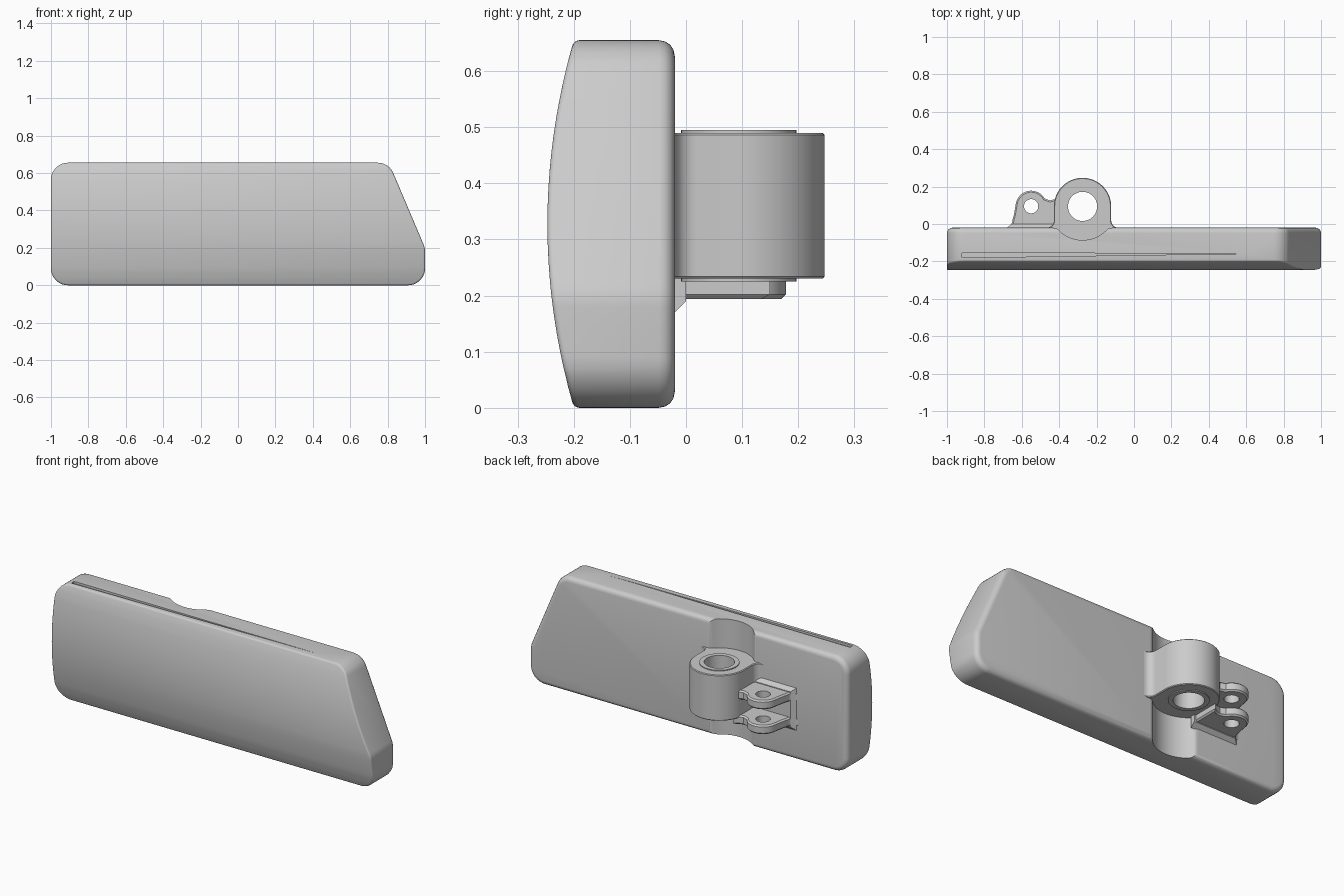
import bpy, bmesh, math
from mathutils import Vector

if "Cube" in bpy.data.objects:
    bpy.data.objects.remove(bpy.data.objects["Cube"])

GREY = (0.6, 0.6, 0.6, 1)
mat = bpy.data.materials.new("plain grey")
mat.use_nodes = True
mat.diffuse_color = GREY
mat.node_tree.nodes["Principled BSDF"].inputs["Base Color"].default_value = GREY

H = 0.655                 # housing height
BACK = -0.02              # back face of the housing
BARREL = (-0.275, 0.094)  # pivot barrel axis (x, y)
LUG = (-0.55, 0.095)      # small lug axis (x, y)


def arc(c, r, a0, a1, n=12):
    """Points on an arc, angles in degrees."""
    angles = [math.radians(a0 + (a1 - a0) * i / n) for i in range(n + 1)]
    return [(c[0] + r * math.cos(a), c[1] + r * math.sin(a)) for a in angles]


def rounded(corners, n=8):
    """Polygon of (x, y, radius) corners with every corner rounded."""
    out = []
    for i, (x, y, r) in enumerate(corners):
        p = Vector((x, y))
        a = (Vector(corners[i - 1][:2]) - p).normalized()
        b = (Vector(corners[(i + 1) % len(corners)][:2]) - p).normalized()
        half = a.angle(b) / 2
        c = p + (a + b).normalized() * r / math.sin(half)
        start, end = p + a * r / math.tan(half) - c, p + b * r / math.tan(half) - c
        for k in range(n + 1):
            out.append(tuple(c + start.lerp(end, k / n).normalized() * r))
    return out


def prism_mesh(pts, lo, hi, axis="z"):
    """Closed prism from a flat outline, extruded along z or y."""
    bm = bmesh.new()
    place = (lambda p, t: (p[0], p[1], t)) if axis == "z" else (lambda p, t: (p[0], t, p[1]))
    a, b = [[bm.verts.new(place(p, t)) for p in pts] for t in (lo, hi)]
    bm.faces.new(a)
    bm.faces.new(b)
    for i in range(len(pts)):
        bm.faces.new((a[i - 1], a[i], b[i], b[i - 1]))
    bmesh.ops.recalc_face_normals(bm, faces=bm.faces)
    return bm


def bevel_caps(bm, test, width, segments=1):
    """Bevel the border of the cap faces chosen by a test."""
    caps = {f for f in bm.faces if test(f)}
    edges = [e for e in bm.edges if sum(f in caps for f in e.link_faces) == 1]
    bmesh.ops.bevel(bm, geom=edges, offset=width, segments=segments,
                    profile=0.5, affect="EDGES", clamp_overlap=True)


def make(name, bm):
    bmesh.ops.recalc_face_normals(bm, faces=bm.faces)
    mesh = bpy.data.meshes.new(name)
    bm.to_mesh(mesh)
    bm.free()
    mesh.materials.append(mat)
    ob = bpy.data.objects.new(name, mesh)
    bpy.context.collection.objects.link(ob)
    return ob


def activate(ob):
    bpy.ops.object.select_all(action="DESELECT")
    ob.select_set(True)
    bpy.context.view_layer.objects.active = ob


def cut(ob, pts, lo, hi):
    """Cut a vertical prism out of an object."""
    cutter = make("cutter", prism_mesh(pts, lo, hi))
    cutter.hide_render = True
    mod = ob.modifiers.new("cut", "BOOLEAN")
    mod.operation, mod.solver, mod.object = "DIFFERENCE", "EXACT", cutter
    activate(ob)
    bpy.ops.object.modifier_apply(modifier=mod.name)
    bpy.data.objects.remove(cutter)


def smooth(ob, angle=32):
    activate(ob)
    bpy.ops.object.shade_smooth_by_angle(angle=math.radians(angle))


def circle(c, r, n=48):
    return arc(c, r, 0, 360, n)[:-1]


# Housing: rounded outline, soft back edge, front bowed in height
outline = rounded([(-1, 0, 0.09), (1, 0, 0.09), (1, 0.2, 0.1),
                   (0.807, H, 0.09), (-1, H, 0.09)])
bm = prism_mesh(outline, -0.2, BACK, "y")
bevel_caps(bm, lambda f: f.normal.y > 0.9, 0.028, 4)
for i in range(1, 20):
    fronts = [f for f in bm.faces if f.normal.y < -0.9]
    geom = set(fronts)
    for f in fronts:
        geom.update(f.edges, f.verts)
    bmesh.ops.bisect_plane(bm, geom=list(geom), dist=1e-5,
                           plane_co=(0, 0, H * i / 20), plane_no=(0, 0, 1))
for v in bm.verts:
    if v.co.y < -0.199:
        v.co.y -= 0.047 * (1 - (2 * v.co.z / H - 1) ** 2)
bm.normal_update()
bevel_caps(bm, lambda f: f.normal.y < -0.9, 0.014, 3)
housing = make("housing", bm)

# Scoop through the back around the barrel, with rounded lips
R, r = 0.18, 0.04
lip_y = BACK - r
dy = BARREL[1] - lip_y
dx = math.sqrt((R + r) ** 2 - dy ** 2)
lean = math.degrees(math.atan2(dy, dx))
x0 = BARREL[0]
scoop = (arc((x0 - dx, lip_y), r, 90, lean, 6)
         + arc(BARREL, R, 180 + lean, 360 - lean, 20)[1:-1]
         + arc((x0 + dx, lip_y), r, 180 - lean, 90, 6)
         + [(x0 + dx, 0.1), (x0 - dx, 0.1)])
cut(housing, scoop, -0.1, H + 0.1)

# Thin tapering seam in the top edge
cut(housing, [(-0.92, -0.155), (-0.92, -0.18), (0.62, -0.158)], H - 0.012, H + 0.1)
smooth(housing)

# Pivot barrel flowing into the housing through fillets
w, f = 0.153, 0.04
body = (arc(BARREL, w, 0, 180, 32)
        + arc((x0 - w - f, BACK + f), f, 0, -90, 8)
        + [(x0 - w - f, -0.07), (x0 - 0.1, -0.12), (x0 + 0.1, -0.12), (x0 + w + f, -0.07)]
        + arc((x0 + w + f, BACK + f), f, 270, 180, 8))
bm = prism_mesh(body, 0.23, 0.49)
bevel_caps(bm, lambda f: abs(f.normal.z) > 0.9, 0.004)
barrel = make("pivot_barrel", bm)
cut(barrel, circle(BARREL, 0.078), 0.1, 0.6)
smooth(barrel)

# Raised bearing rings at both ends of the barrel
for name, lo, hi in (("lower_bearing_ring", 0.225, 0.25), ("upper_bearing_ring", 0.47, 0.495)):
    ring = make(name, prism_mesh(circle(BARREL, 0.103), lo, hi))
    cut(ring, circle(BARREL, 0.078), lo - 0.1, hi + 0.1)
    smooth(ring)

# Pair of small lugs beside the barrel
lug_outline = (arc(LUG, 0.083, 30, 172, 20)
               + [(-0.642, 0.05)]
               + arc((-0.69, 0.02), 0.04, 0, -90, 6)
               + [(-0.69, -0.06), (-0.4, -0.06), (-0.4, 0.15), (-0.425, 0.132), (-0.45, 0.126)])
for name, lo, hi in (("lower_lug", 0.194, 0.245), ("upper_lug", 0.335, 0.386)):
    bm = prism_mesh(lug_outline, lo, hi)
    bevel_caps(bm, lambda f: abs(f.normal.z) > 0.9, 0.008)
    lug = make(name, bm)
    cut(lug, circle(LUG, 0.038, 32), lo - 0.1, hi + 0.1)
    smooth(lug)

# Sloped foot that blends the lugs into the housing
bm = bmesh.new()
bmesh.ops.create_cube(bm, size=1)
for v in bm.verts:
    top = v.co.y > 0
    z_mid, half = 0.29, (0.1 if top else 0.125)
    left = -0.655 if top else -0.685
    v.co = (left if v.co.x < 0 else -0.39, 0.0 if top else BACK - 0.005,
            z_mid + math.copysign(half, v.co.z))
foot = make("lug_foot", bm)
smooth(foot)
